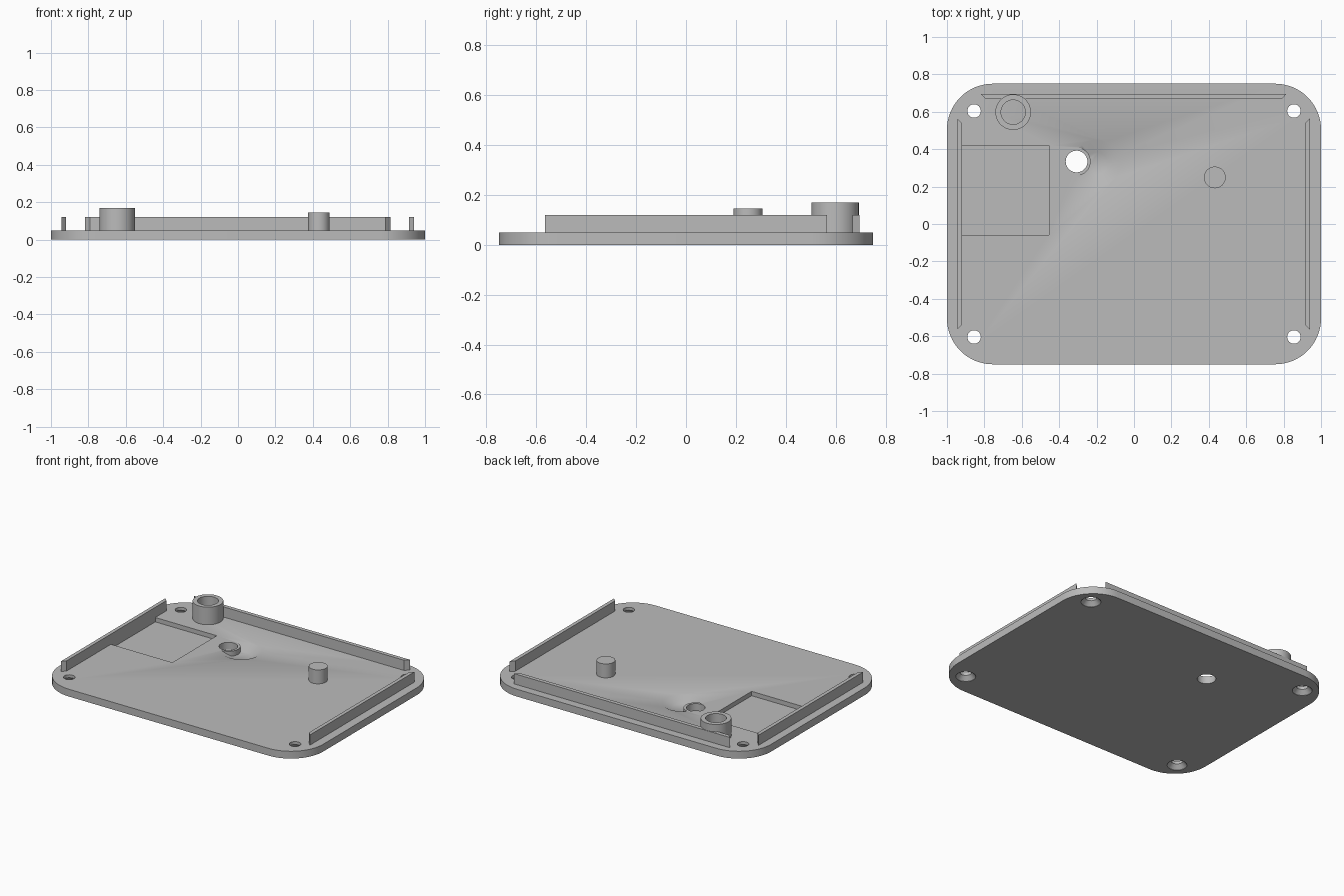
import bpy, bmesh
from math import cos, sin, pi

cube = bpy.data.objects.get("Cube")
if cube:
    bpy.data.objects.remove(cube, do_unlink=True)

grey = bpy.data.materials.new("plain grey")
grey.use_nodes = True
GREY = (0.5, 0.5, 0.5, 1)
grey.diffuse_color = GREY
grey.node_tree.nodes["Principled BSDF"].inputs["Base Color"].default_value = GREY

PLATE_TOP = 0.05


def circle(x, y, r, n=64, start=0, sweep=2 * pi):
    return [(x + r * cos(start + sweep * i / n), y + r * sin(start + sweep * i / n))
            for i in range(n)]


def loft(name, rings):
    """Solid skinned through (outline, height) rings from bottom to top."""
    bm = bmesh.new()
    loops = [[bm.verts.new((x, y, z)) for x, y in pts] for pts, z in rings]
    n = len(loops[0])
    bm.faces.new(loops[0][::-1])
    bm.faces.new(loops[-1])
    for low, high in zip(loops, loops[1:]):
        for i in range(n):
            j = (i + 1) % n
            bm.faces.new((low[i], low[j], high[j], high[i]))
    bmesh.ops.recalc_face_normals(bm, faces=bm.faces)
    mesh = bpy.data.meshes.new(name)
    bm.to_mesh(mesh)
    bm.free()
    mesh.materials.append(grey)
    obj = bpy.data.objects.new(name, mesh)
    bpy.context.collection.objects.link(obj)
    return obj


def prism(name, pts, z0, z1):
    return loft(name, [(pts, z0), (pts, z1)])


def cut(obj, cutter):
    """Subtract the cutter from the object and discard it."""
    mod = obj.modifiers.new("cut", 'BOOLEAN')
    mod.operation, mod.solver, mod.object = 'DIFFERENCE', 'EXACT', cutter
    bpy.context.view_layer.objects.active = obj
    bpy.ops.object.modifier_apply(modifier=mod.name)
    bpy.data.objects.remove(cutter, do_unlink=True)


def rectangle(x0, x1, y0, y1):
    return [(x0, y0), (x1, y0), (x1, y1), (x0, y1)]


# Rounded base plate
R = 0.245
outline = []
for k, (sx, sy) in enumerate([(1, 1), (-1, 1), (-1, -1), (1, -1)]):
    cx, cy = sx * (1 - R), sy * (0.75 - R)
    arc = circle(cx, cy, R, 16, k * pi / 2, pi / 2)
    a = (k + 1) * pi / 2
    outline += arc + [(cx + R * cos(a), cy + R * sin(a))]
plate = prism("base_plate", outline, 0, PLATE_TOP)

# Countersunk corner screw holes
for sx in (-1, 1):
    for sy in (-1, 1):
        x, y = sx * 0.855, sy * 0.604
        wide, narrow = circle(x, y, 0.062, 32), circle(x, y, 0.036, 32)
        cut(plate, loft("screw_cutter", [(wide, -0.01), (wide, 0.002),
                                         (narrow, 0.03), (narrow, 0.1)]))

# Rectangular recess
cut(plate, prism("recess_cutter", rectangle(-0.92, -0.455, -0.06, 0.42), 0.02, 0.1))

# Conical dish, leaving a collar around the through hole
HX, HY = -0.307, 0.334
dish = loft("dish_cutter", [(circle(-0.2, 0.325, 0.06), 0.015),
                            (circle(-0.2, 0.325, 0.125), PLATE_TOP),
                            (circle(-0.2, 0.325, 0.125), 0.1)])
cut(dish, prism("collar_keeper", circle(HX, HY, 0.075), -0.05, 0.2))
cut(plate, dish)
cut(plate, prism("hole_cutter", circle(HX, HY, 0.058), -0.1, 0.2))

# Hollow boss and solid post
boss = prism("hollow_boss", circle(-0.646, 0.598, 0.095), PLATE_TOP, 0.17)
cut(boss, prism("bore_cutter", circle(-0.646, 0.598, 0.065), 0, 0.3))
post = prism("round_post", circle(0.432, 0.249, 0.058), PLATE_TOP, 0.145)

# Lip walls with mitred ends
WALL_TOP, M = 0.12, 0.026
right_wall = [(-0.945, -0.565), (-0.92, -0.565 + M), (-0.92, 0.565 - M), (-0.945, 0.565)]
left_wall = [(0.94, -0.565), (0.94, 0.565), (0.915, 0.565 - M), (0.915, -0.565 + M)]
back_wall = [(-0.818, 0.695), (-0.818 + M, 0.668), (0.815 - M, 0.668), (0.815, 0.695)]
walls = [prism(name, pts, PLATE_TOP, WALL_TOP) for name, pts in
         (("right_lip", right_wall), ("left_lip", left_wall), ("back_lip", back_wall))]

# Smooth round sides, crisp edges
bpy.ops.object.select_all(action='DESELECT')
for obj in [plate, boss, post]:
    obj.select_set(True)
bpy.context.view_layer.objects.active = plate
bpy.ops.object.shade_smooth_by_angle(angle=pi / 6)
